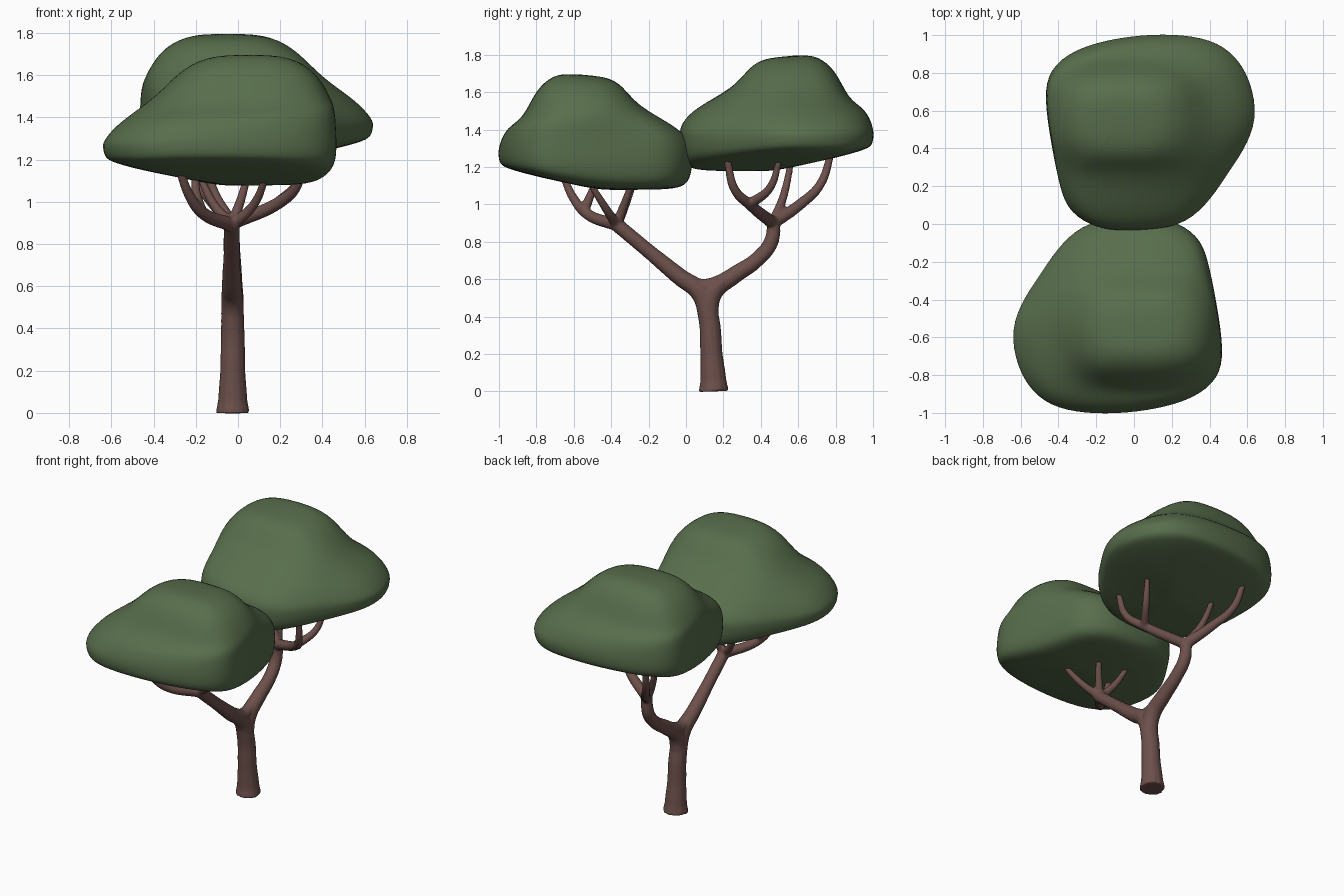
import bpy, math
from mathutils import Vector

cube = bpy.data.objects.get("Cube")
if cube:
    bpy.data.objects.remove(cube)


def material(name, color):
    m = bpy.data.materials.new(name)
    m.use_nodes = True
    m.diffuse_color = color
    m.node_tree.nodes["Principled BSDF"].inputs["Base Color"].default_value = color
    return m


BARK = material("bark_brown", (0.15, 0.08, 0.07, 1))
LEAF = material("leaf_green", (0.097, 0.155, 0.072, 1))


def add_object(name, data, mat):
    ob = bpy.data.objects.new(name, data)
    bpy.context.scene.collection.objects.link(ob)
    data.materials.clear()
    data.materials.append(mat)
    return ob


# Trunk flowing into the front bough, the back bough leaving it, and the saddle between
limbs = [
    [(-.025, .148, 0, .081), (-.025, .146, .06, .07), (-.025, .136, .2, .06),
     (-.025, .12, .4, .056), (-.027, .075, .53, .053), (-.03, -.03, .61, .047),
     (-.03, -.2, .75, .039), (-.03, -.38, .9, .038)],
    [(-.025, .12, .38, .05), (-.025, .145, .53, .053), (-.025, .25, .615, .047),
     (-.025, .38, .705, .041), (-.03, .455, .80, .04), (-.03, .47, .93, .034)],
    [(-.03, -.08, .645, .036), (-.027, .07, .56, .044), (-.025, .24, .61, .036)],
]

# Twigs: each path runs from a joint up into the leaves, with a start radius
FRONT_JOINT, BACK_JOINT = (-.03, -.37, .89), (-.03, .465, .90)
THICK, THIN = .035, .029
twigs = [
    (THICK, [FRONT_JOINT, (-.17, -.53, .95), (-.23, -.6, 1.03), (-.28, -.66, 1.16)]),
    (THIN, [(-.18, -.545, .965), (-.2, -.51, 1.05), (-.2, -.47, 1.15)]),
    (THIN, [FRONT_JOINT, (.07, -.43, .98), (.14, -.53, 1.14)]),
    (THIN, [FRONT_JOINT, (.01, -.33, 1.0), (.05, -.28, 1.14)]),
    (THIN, [FRONT_JOINT, (-.11, -.33, .98), (-.19, -.27, 1.14)]),
    (THICK, [BACK_JOINT, (.2, .34, 1.0), (.28, .26, 1.08), (.31, .22, 1.24)]),
    (THIN, [(.2, .34, 1.0), (.28, .45, 1.09), (.31, .5, 1.24)]),
    (THIN, [BACK_JOINT, (-.11, .52, 1.04), (-.18, .57, 1.27)]),
    (THICK, [BACK_JOINT, (-.12, .61, 1.0), (-.2, .72, 1.11), (-.24, .78, 1.29)]),
]
for start, path in twigs:
    last = len(path) - 1
    limbs.append([(*p, start + (.55 * start - start) * i / last) for i, p in enumerate(path)])

# All limbs as tapered round tubes, then fused so the forks blend
curve = bpy.data.curves.new("limb_paths", "CURVE")
curve.dimensions = "3D"
curve.bevel_depth = 1
curve.bevel_resolution = 4
curve.resolution_u = 8
curve.use_fill_caps = True
for points in limbs:
    spline = curve.splines.new("BEZIER")
    spline.bezier_points.add(len(points) - 1)
    for bp, (x, y, z, r) in zip(spline.bezier_points, points):
        bp.co = (x, y, z)
        bp.radius = r
        bp.handle_left_type = bp.handle_right_type = "AUTO"
helper = add_object("limb_paths", curve, BARK)
bpy.context.view_layer.update()
deps = bpy.context.evaluated_depsgraph_get()
mesh = bpy.data.meshes.new_from_object(helper.evaluated_get(deps))
bpy.data.objects.remove(helper)
wood = add_object("trunk_and_branches", mesh, BARK)
fuse = wood.modifiers.new("fuse", "REMESH")
fuse.mode = "VOXEL"
fuse.voxel_size = .008
fuse.use_smooth_shade = True
relax = wood.modifiers.new("relax", "SMOOTH")
relax.factor = .5
relax.iterations = 4

# Outline of a leaf crown seen from above
RIM = [(.48, -.68), (.45, -.82), (.33, -.92), (.14, -.98), (-.1, -1.01), (-.32, -1.0),
       (-.48, -.95), (-.6, -.82), (-.66, -.6), (-.61, -.43), (-.5, -.27), (-.41, -.13),
       (-.28, 0), (-.1, .035), (.1, .04), (.24, .01), (.36, -.08), (.4, -.22), (.44, -.42)]


def lobe_point(rim, cx, cy, hx, hy):
    """Point of a rounded box in the direction of a rim point."""
    dx, dy = rim[0] - cx, rim[1] - cy
    k = (abs(dx / hx) ** 3 + abs(dy / hy) ** 3) ** (-1 / 3)
    return Vector((cx + dx * k, cy + dy * k))


def crown_mesh():
    hub = Vector((-.06, -.44))
    rings = [[] for _ in range(10)]
    for p in RIM:
        rim = Vector(p)
        foot = lobe_point(rim, .03, -.56, .425, .31)
        shoulder = rim.lerp(foot, .32)
        lobe = lobe_point(rim, .05, -.565, .335, .24)
        crest = lobe_point(rim, .05, -.55, .21, .155)
        levels = []
        # Flat underside that rises toward the front and the right
        for size, z, share in ((.4, 1.078, 1), (.75, 1.08, 1), (.93, 1.1, .9),
                               (.985, 1.165, .45), (1, 1.25, .15)):
            p = hub.lerp(rim, size)
            rise = max(0, .22 * (-.48 - p.y), .2 * (-.1 - p.x))
            levels.append((p, z + share * rise))
        levels += [
            (hub.lerp(rim, .99), 1.33 + .06 * rim.x),
            (shoulder, 1.415 + .06 * shoulder.x),
            (foot, 1.49 + .1 * (foot.y + .56)),
            (lobe, 1.615),
            (crest, 1.686 - .06 * (crest.y + .55)),
        ]
        for ring, (xy, z) in zip(rings, levels):
            ring.append((xy.x, xy.y, z))
    verts = [v for ring in rings for v in ring]
    n = len(RIM)
    faces = []
    # The rim runs clockwise, so wind the faces to point outward
    for r in range(len(rings) - 1):
        for i in range(n):
            j = (i + 1) % n
            faces.append((r * n + i, r * n + n + i, r * n + n + j, r * n + j))
    bottom, top = len(verts), len(verts) + 1
    verts += [(hub.x, hub.y, 1.077), (.05, -.58, 1.697)]
    base = (len(rings) - 1) * n
    for i in range(n):
        j = (i + 1) % n
        faces += [(bottom, i, j), (top, base + j, base + i)]
    crown = bpy.data.meshes.new("crown")
    crown.from_pydata(verts, [], faces)
    crown.polygons.foreach_set("use_smooth", [True] * len(crown.polygons))
    return crown


# Two matching crowns, the back one turned half round and raised
for name, turn, lift in (("front_crown", 0, 0), ("back_crown", math.pi, .1)):
    crown = add_object(name, crown_mesh(), LEAF)
    crown.rotation_euler.z = turn
    crown.location.z = lift
    sub = crown.modifiers.new("smooth", "SUBSURF")
    sub.levels = sub.render_levels = 2
